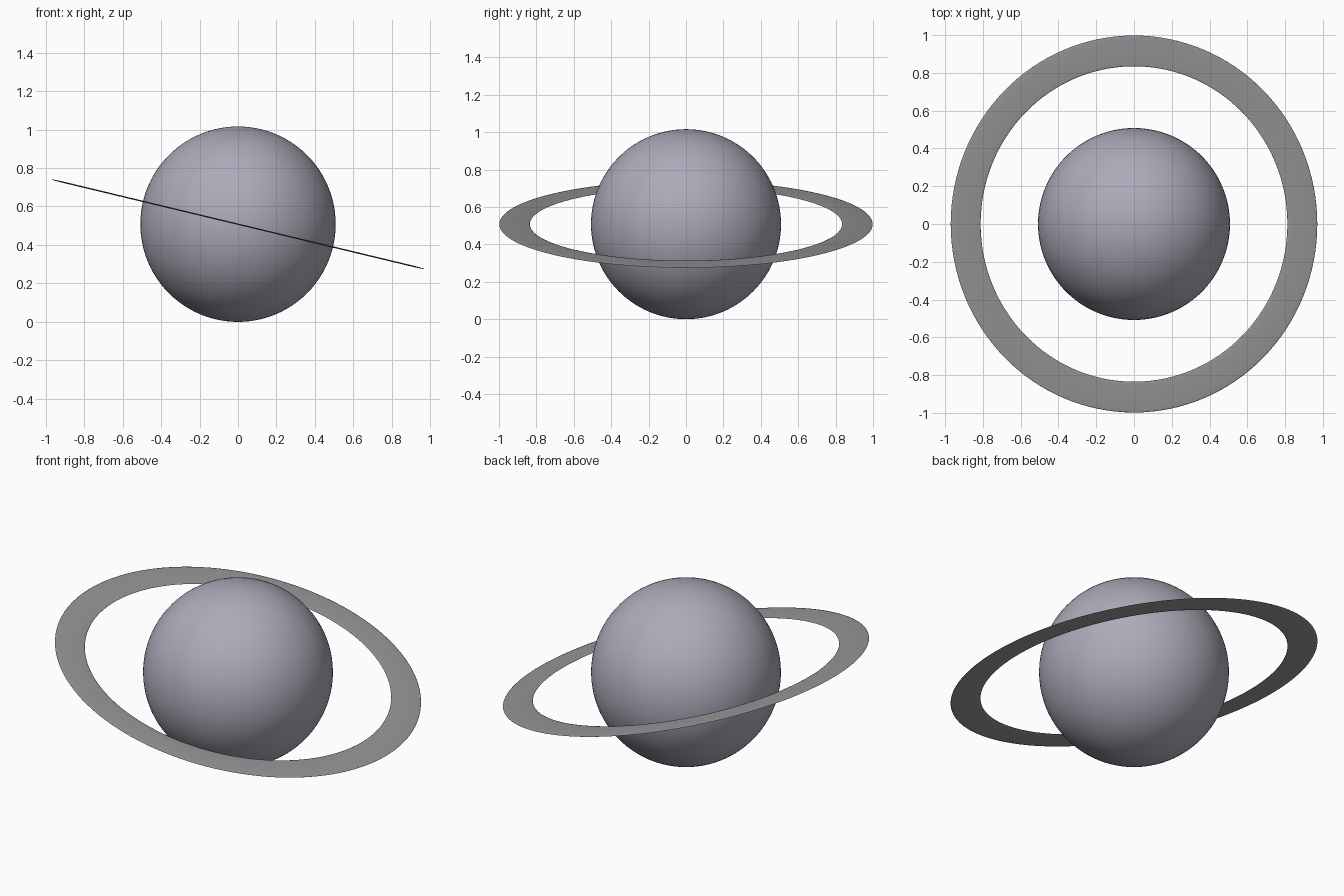
import bpy
import math

if "Cube" in bpy.data.objects:
    bpy.data.objects.remove(bpy.data.objects["Cube"])

R = 0.508                        # planet radius, also its centre height
OUTER, INNER = 0.998, 0.835      # ring radii
THICK = 0.007                    # ring thickness
TILT = math.radians(13.5)        # ring leans down towards +x


def finish(name, colour):
    """Name, smooth and colour the newest object."""
    ob = bpy.context.object
    ob.name = name
    mat = bpy.data.materials.new(name + "_colour")
    mat.diffuse_color = (*colour, 1)
    mat.use_nodes = True
    mat.node_tree.nodes["Principled BSDF"].inputs["Base Color"].default_value = mat.diffuse_color
    ob.data.materials.append(mat)
    bpy.ops.object.shade_smooth()
    return ob


# Planet ball
bpy.ops.mesh.primitive_uv_sphere_add(segments=96, ring_count=48, radius=R,
                                     location=(0, 0, R))
finish("planet", (0.41, 0.405, 0.48))

# Tilted ring: a torus squashed almost flat
minor = (OUTER - INNER) / 2
bpy.ops.mesh.primitive_torus_add(major_radius=INNER + minor, minor_radius=minor,
                                 major_segments=128, minor_segments=12,
                                 location=(0, 0, R), rotation=(0, TILT, 0))
ring = finish("planet_ring", (0.31, 0.31, 0.32))
ring.scale.z = THICK / (2 * minor)
